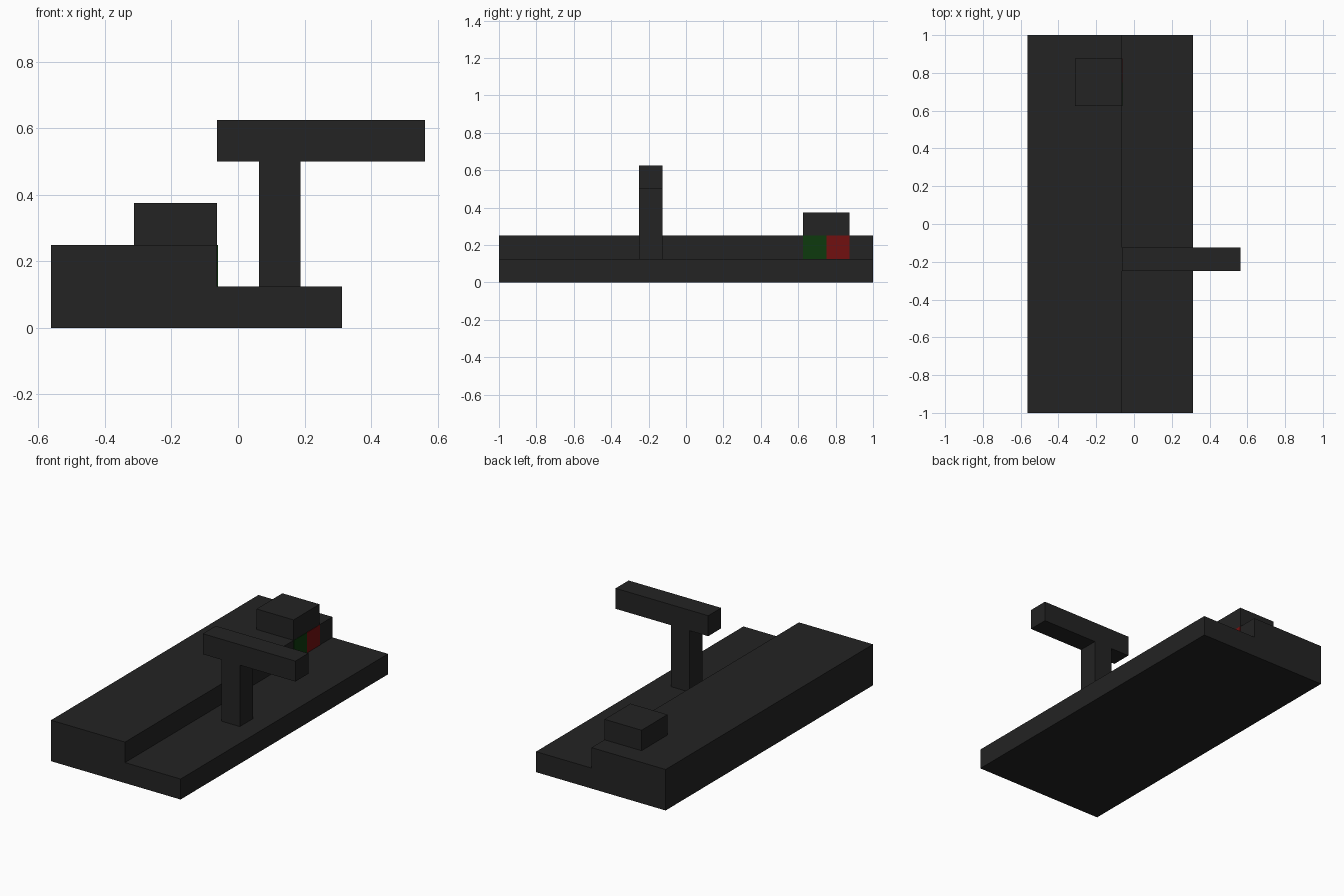
import bpy
import bmesh

cube = bpy.data.objects.get("Cube")
if cube:
    bpy.data.objects.remove(cube, do_unlink=True)


def make_material(name, rgb):
    mat = bpy.data.materials.new(name)
    mat.use_nodes = True
    color = (*rgb, 1.0)
    mat.diffuse_color = color
    bsdf = next(n for n in mat.node_tree.nodes if n.type == 'BSDF_PRINCIPLED')
    bsdf.inputs["Base Color"].default_value = color
    bsdf.inputs["Roughness"].default_value = 0.8
    return mat


def extrude_profile(name, profile, y0, y1, mat):
    """Extrude an XZ outline from y0 to y1."""
    bm = bmesh.new()
    face = bm.faces.new([bm.verts.new((x, y0, z)) for x, z in profile])
    result = bmesh.ops.extrude_face_region(bm, geom=[face])
    verts = [g for g in result["geom"] if isinstance(g, bmesh.types.BMVert)]
    bmesh.ops.translate(bm, verts=verts, vec=(0, y1 - y0, 0))
    bmesh.ops.recalc_face_normals(bm, faces=bm.faces)
    mesh = bpy.data.meshes.new(name)
    bm.to_mesh(mesh)
    bm.free()
    mesh.materials.append(mat)
    obj = bpy.data.objects.new(name, mesh)
    bpy.context.collection.objects.link(obj)
    return obj


def box(name, x, y, z, mat):
    outline = [(x[0], z[0]), (x[1], z[0]), (x[1], z[1]), (x[0], z[1])]
    return extrude_profile(name, outline, y[0], y[1], mat)


charcoal = make_material("charcoal", (0.017, 0.017, 0.017))
green = make_material("dark_green", (0.004, 0.042, 0.004))
red = make_material("dark_red", (0.165, 0.005, 0.005))

U = 0.0625  # grid unit
STEP = -U   # x of the riser between the two levels

# Stepped base: low ledge on one side, raised block on the other
extrude_profile("stepped_base",
                [(-9 * U, 0), (5 * U, 0), (5 * U, 2 * U), (STEP, 2 * U),
                 (STEP, 4 * U), (-9 * U, 4 * U)], -1, 1, charcoal)

# Small block on the raised level
box("top_block", (-5 * U, STEP), (10 * U, 14 * U), (4 * U, 6 * U), charcoal)

# T-shaped handle on the ledge
box("handle_post", (U, 3 * U), (-4 * U, -2 * U), (2 * U, 8 * U), charcoal)
box("handle_bar", (-U, 9 * U), (-4 * U, -2 * U), (8 * U, 10 * U), charcoal)

# Coloured indicator plates on the riser
for name, y, mat in (("green_indicator", 10 * U, green),
                     ("red_indicator", 12 * U, red)):
    box(name, (STEP - 0.002, STEP + 0.002), (y, y + 2 * U),
        (2 * U, 4 * U), mat)
